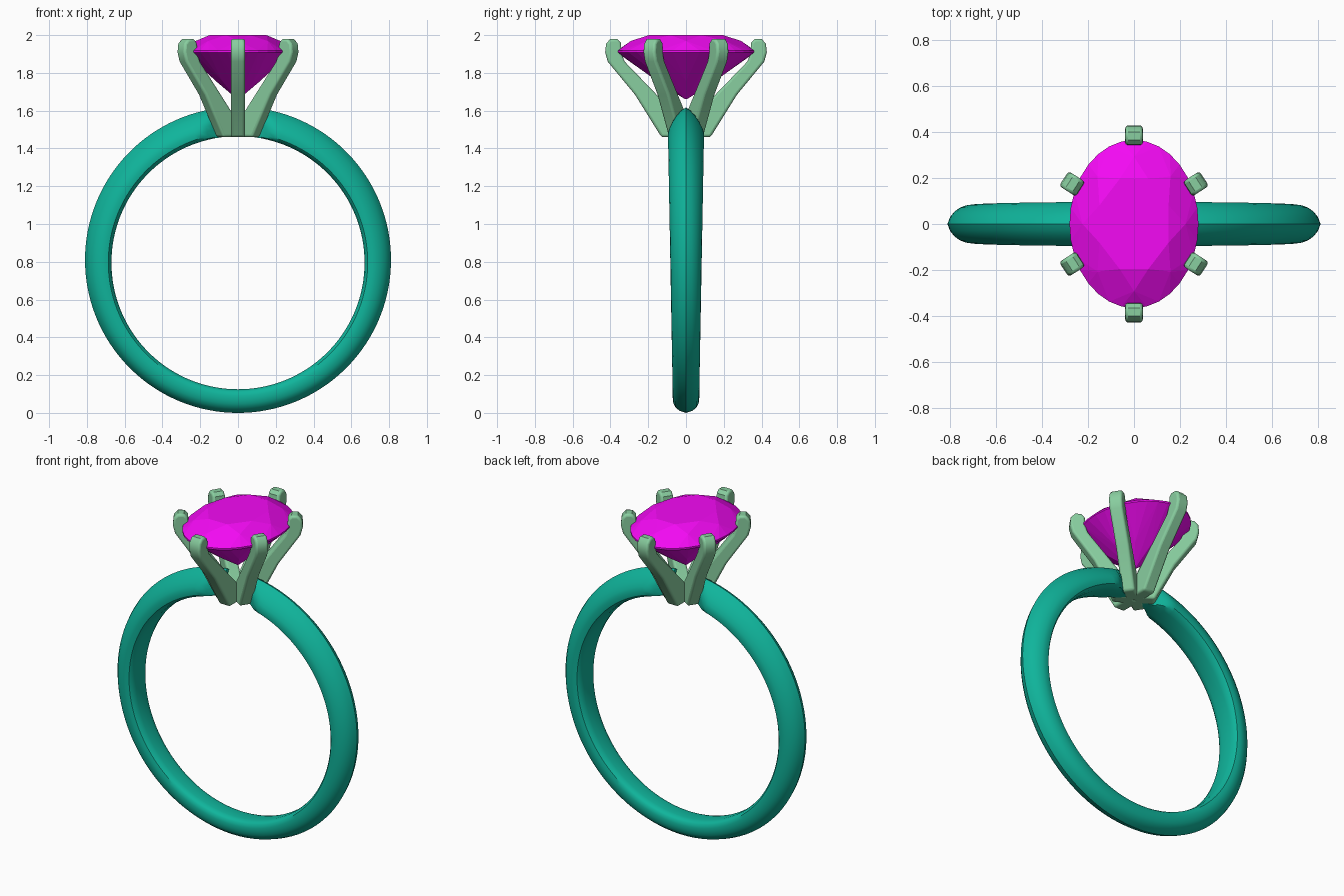
import bpy, bmesh
from math import sin, cos, pi, radians

if "Cube" in bpy.data.objects:
    bpy.data.objects.remove(bpy.data.objects["Cube"])


def colour(name, rgb):
    m = bpy.data.materials.new(name)
    m.diffuse_color = (*rgb, 1)
    m.use_nodes = True
    m.node_tree.nodes["Principled BSDF"].inputs["Base Color"].default_value = m.diffuse_color
    return m


def finish(bm, name, mat, smooth=None):
    bmesh.ops.recalc_face_normals(bm, faces=bm.faces)
    me = bpy.data.meshes.new(name)
    bm.to_mesh(me)
    bm.free()
    ob = bpy.data.objects.new(name, me)
    bpy.context.collection.objects.link(ob)
    me.materials.append(mat)
    if smooth:
        bpy.ops.object.select_all(action='DESELECT')
        ob.select_set(True)
        bpy.context.view_layer.objects.active = ob
        bpy.ops.object.shade_smooth_by_angle(angle=radians(smooth))
    return ob


teal = colour("teal", (0.005, 0.46, 0.33))
mint = colour("mint", (0.25, 0.62, 0.35))
magenta = colour("magenta", (0.9, 0.003, 0.9))

# Shank: tapering arched section swept round, pinched to a blade at the head
# section rows: radial fraction, half width at top, half width at bottom
half = [(0, 0, 0), (0.0, .45, .45), (0.04, .8, .75), (0.12, .96, .92), (0.28, 1, 1),
        (0.45, .92, 1), (0.62, .75, .94), (0.78, .53, .78), (0.92, .27, .45), (1, 0, 0)]
loop = [(t, a, b) for t, a, b in half] + [(t, -a, -b) for t, a, b in half[-2:0:-1]]
bm = bmesh.new()
rings, N, gap = [], 128, 0.09
for i in range(N + 1):
    p = gap + (2 * pi - 2 * gap) * i / N
    k = (1 - cos(p)) / 2
    width = 0.096 * (1 - k) + 0.07 * k
    ring = []
    for t, a, b in loop:
        r = 0.67 + 0.14 * t
        x = r * sin(p)
        z = 0.795 + 0.015 * t + r * cos(p)
        y = width * (a * (1 - k) + b * k)
        if cos(p) > 0:
            lim = max(0.02, 0.025 + (abs(x) - 0.09) * 0.7)
            y = max(-lim, min(lim, y))
        ring.append(bm.verts.new((x, y, z)))
    rings.append(ring)
n = len(loop)
for a, b in zip(rings, rings[1:]):
    for j in range(n):
        bm.faces.new((a[j], a[(j + 1) % n], b[(j + 1) % n], b[j]))
bm.faces.new(rings[0])
bm.faces.new(rings[-1])
finish(bm, "shank", teal, 35)


# Prongs: side profile extruded across, rounded, turned about the centre
def prong(name, angle, top, base):
    prof = [(0, 1.46), (base, 1.46), (top * .55 + base * .45, 1.685), (top + .03, 1.86),
            (top + .043, 1.91), (top + .038, 1.955), (top + .015, 1.98),
            (top - .02, 1.98), (top - .04, 1.96), (top - .045, 1.90),
            (top - .06, 1.86), (0.03, 1.555), (0, 1.53)]
    bm = bmesh.new()
    c, s = cos(angle), sin(angle)
    sides = [[bm.verts.new((r * c - w * s, r * s + w * c, z)) for r, z in prof]
             for w in (-0.038, 0.038)]
    a, b = sides
    m = len(prof)
    bm.faces.new(a)
    bm.faces.new(b[::-1])
    for j in range(m):
        bm.faces.new((a[j], b[j], b[(j + 1) % m], a[(j + 1) % m]))
    ob = finish(bm, name, mint, 40)
    bev = ob.modifiers.new("rounding", 'BEVEL')
    bev.width = 0.013
    bev.segments = 3
    bev.limit_method = 'ANGLE'
    bev.angle_limit = radians(50)


for i, deg in enumerate((33, 90, 147, 213, 270, 327)):
    end = deg in (90, 270)
    prong(f"prong_{i + 1}", radians(deg), 0.385 if end else 0.32, 0.13 if end else 0.115)

# Oval brilliant-cut stone: hull of table, crown, girdle, pavilion and culet
bm = bmesh.new()
for count, scale, z, turn in ((8, 0.58, 2.0, .5), (8, 0.80, 1.969, 0), (32, 1, 1.918, 0),
                              (32, 1, 1.908, 0), (8, 0.42, 1.757, 0), (8, 0.02, 1.662, 0)):
    for i in range(count):
        a = 2 * pi * (i + turn) / count
        bm.verts.new((0.28 * scale * cos(a), 0.365 * scale * sin(a), z))
bmesh.ops.convex_hull(bm, input=bm.verts[:])
bmesh.ops.dissolve_limit(bm, angle_limit=radians(1), verts=bm.verts[:], edges=bm.edges[:])
finish(bm, "stone", magenta)
